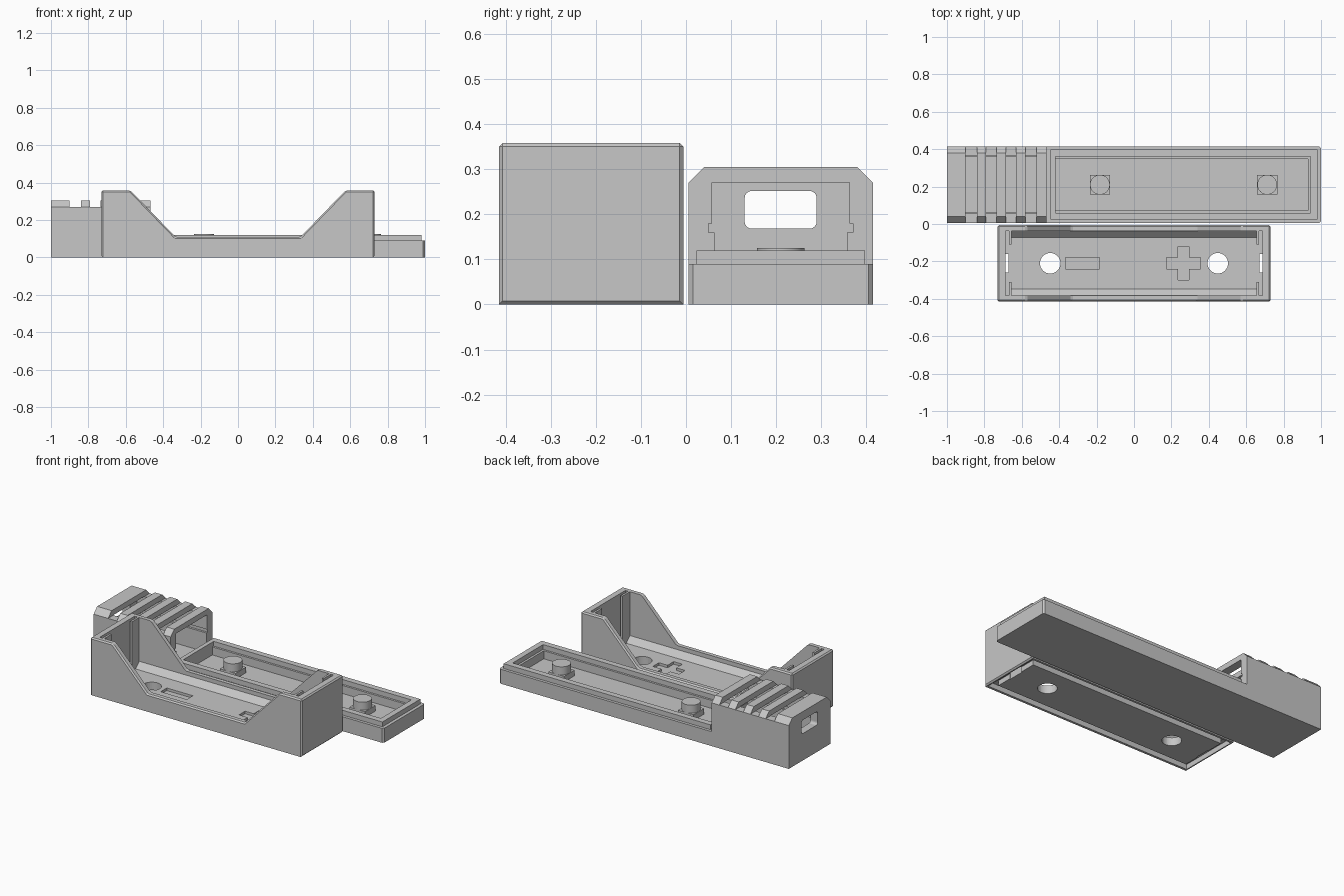
import bpy, bmesh, math

if "Cube" in bpy.data.objects:
    bpy.data.objects.remove(bpy.data.objects["Cube"])

grey = bpy.data.materials.new("grey_plastic")
grey.diffuse_color = (0.57, 0.57, 0.57, 1)
grey.use_nodes = True
grey.node_tree.nodes["Principled BSDF"].inputs["Base Color"].default_value = grey.diffuse_color


def to_object(bm, name):
    bmesh.ops.recalc_face_normals(bm, faces=bm.faces)
    me = bpy.data.meshes.new(name)
    bm.to_mesh(me)
    bm.free()
    me.materials.append(grey)
    ob = bpy.data.objects.new(name, me)
    bpy.context.collection.objects.link(ob)
    return ob


def prism(name, axis, pts, a, b, bevel=0, segs=1, pick=lambda e: True):
    """Extrude a 2D outline along an axis: x uses (y,z), y uses (x,z), z uses (x,y)."""
    place = {'x': lambda p, t: (t, p[0], p[1]),
             'y': lambda p, t: (p[0], t, p[1]),
             'z': lambda p, t: (p[0], p[1], t)}[axis]
    bm = bmesh.new()
    lo = [bm.verts.new(place(p, a)) for p in pts]
    hi = [bm.verts.new(place(p, b)) for p in pts]
    bm.faces.new(lo)
    bm.faces.new(hi)
    n = len(pts)
    for i in range(n):
        j = (i + 1) % n
        bm.faces.new((lo[i], lo[j], hi[j], hi[i]))
    bmesh.ops.recalc_face_normals(bm, faces=bm.faces)
    if bevel:
        edges = [e for e in bm.edges if pick(e)]
        bmesh.ops.bevel(bm, geom=edges, offset=bevel, segments=segs,
                        affect='EDGES', profile=0.5, clamp_overlap=True)
    return to_object(bm, name)


def box(name, x, y, z, **kw):
    return prism(name, 'z', [(x[0], y[0]), (x[1], y[0]), (x[1], y[1]), (x[0], y[1])], z[0], z[1], **kw)


def cylinder(name, x, y, r, z0, z1, n=32):
    pts = [(x + r * math.cos(2 * math.pi * i / n), y + r * math.sin(2 * math.pi * i / n)) for i in range(n)]
    return prism(name, 'z', pts, z0, z1)


def combine(target, tool, op):
    tool.hide_render = True
    m = target.modifiers.new(op, 'BOOLEAN')
    m.operation = op
    m.solver = 'EXACT'
    m.object = tool
    bpy.context.view_layer.objects.active = target
    bpy.ops.object.modifier_apply(modifier=m.name)
    bpy.data.objects.remove(tool, do_unlink=True)


def cut(target, tool):
    combine(target, tool, 'DIFFERENCE')


def join(target, tool):
    combine(target, tool, 'UNION')


# ---------- battery holder (front part) ----------
CY = -0.21


def not_long_bottom(e):
    p, q = e.verts[0].co, e.verts[1].co
    return not (p.z < .001 and q.z < .001 and abs(p.x - q.x) > .5)


side = [(-.73, 0), (.73, 0), (.73, .358), (.575, .358), (.335, .11),
        (-.335, .11), (-.575, .358), (-.73, .358)]
holder = prism("battery_holder", 'y', side, -.415, -.006, bevel=.008, pick=not_long_bottom)

# battery bay with sloped lower sides
bay = [(CY - .137, .05), (CY + .137, .05), (CY + .172, .085), (CY + .172, .5),
       (CY - .172, .5), (CY - .172, .085)]
cut(holder, prism("bay_cutter", 'x', bay, -.655, .655))

# groove around the underside that receives the tray lip
groove = box("groove_cutter", (-.715, .715), (CY - .19, CY + .19), (-.1, .031))
cut(groove, box("groove_core", (-.676, .676), (CY - .15, CY + .15), (-.2, .2)))
cut(holder, groove)

for s in (-1, 1):
    # contact plate slot, open to the bay between two retaining tabs
    cut(holder, box("plate_cutter", sorted((s * .668, s * .686)), (CY - .172, CY + .172), (.05, .5)))
    cut(holder, box("opening_cutter", sorted((s * .64, s * .675)), (CY - .1, CY + .1), (.05, .5)))
    # terminal slit and peg hole through the floor
    cut(holder, box("slit_cutter", sorted((s * .671, s * .686)), (CY - .05, CY + .05), (-.1, .2)))
    cut(holder, cylinder("hole_cutter", s * .448, CY, .055, -.1, .2))

# engraved polarity marks
cut(holder, box("minus_cutter", (-.365, -.185), (CY - .03, CY + .03), (.034, .1)))
a, w, px = .09, .03, .265
plus = [(a, -w), (a, w), (w, w), (w, a), (-w, a), (-w, w), (-a, w), (-a, -w),
        (-w, -w), (-w, -a), (w, -a), (w, -w)]
cut(holder, prism("plus_cutter", 'z', [(px + x, CY + y) for x, y in plus], .034, .1))

# ---------- tray with ribbed housing (back part) ----------
BY = 0.21


def right_corner(e):
    p, q = e.verts[0].co, e.verts[1].co
    return p.x > .9 and q.x > .9 and abs(p.z - q.z) > .05


tray = box("tray", (-1, 1), (.005, .415), (0, .09), bevel=.01, pick=right_corner)
join(tray, box("lip", (-.446, .98), (BY - .187, BY + .187), (.05, .12)))
housing = [(.005, 0), (.415, 0), (.415, .27), (.38, .305), (.04, .305), (.005, .27)]
join(tray, prism("housing", 'x', housing, -1, -.468))

# tray cavity, stepped inward below the lip
cut(tray, box("upper_cavity_cutter", (-.42, .944), (BY - .15, BY + .15), (.09, .3)))
cut(tray, box("lower_cavity_cutter", (-.42, .93), (BY - .137, BY + .137), (.04, .3)))

# housing chamber with small side grooves
half = [(.147, .04), (.147, .16), (.16, .16), (.16, .18), (.1525, .18), (.1525, .271)]
chamber = [(BY + y, z) for y, z in half] + [(BY - y, z) for y, z in reversed(half)]
cut(tray, prism("chamber_cutter", 'x', chamber, -.95, -.467))

# slots between the grip ribs
for x0, x1 in ((-.9, -.84), (-.79, -.735), (-.685, -.63), (-.58, -.52)):
    cut(tray, box("slot_cutter", (x0, x1), (-.05, .5), (.27, .4)))

# rounded window in the end wall
window = [(.13, .168), (.29, .168), (.29, .252), (.13, .252)]
cut(tray, prism("window_cutter", 'x', window, -1.05, -.93, bevel=.016, segs=4,
                pick=lambda e: abs(e.verts[0].co.x - e.verts[1].co.x) > .05))

# locating pegs: square foot with round stud
for i, x in enumerate((-.182, .712)):
    box(f"peg_foot_{i + 1}", (x - .054, x + .054), (BY - .052, BY + .052), (.038, .075))
    stud = cylinder(f"peg_stud_{i + 1}", x, BY, .053, .07, .125)
    bpy.ops.object.select_all(action='DESELECT')
    stud.select_set(True)
    bpy.context.view_layer.objects.active = stud
    bpy.ops.object.shade_smooth_by_angle(angle=math.radians(30))
